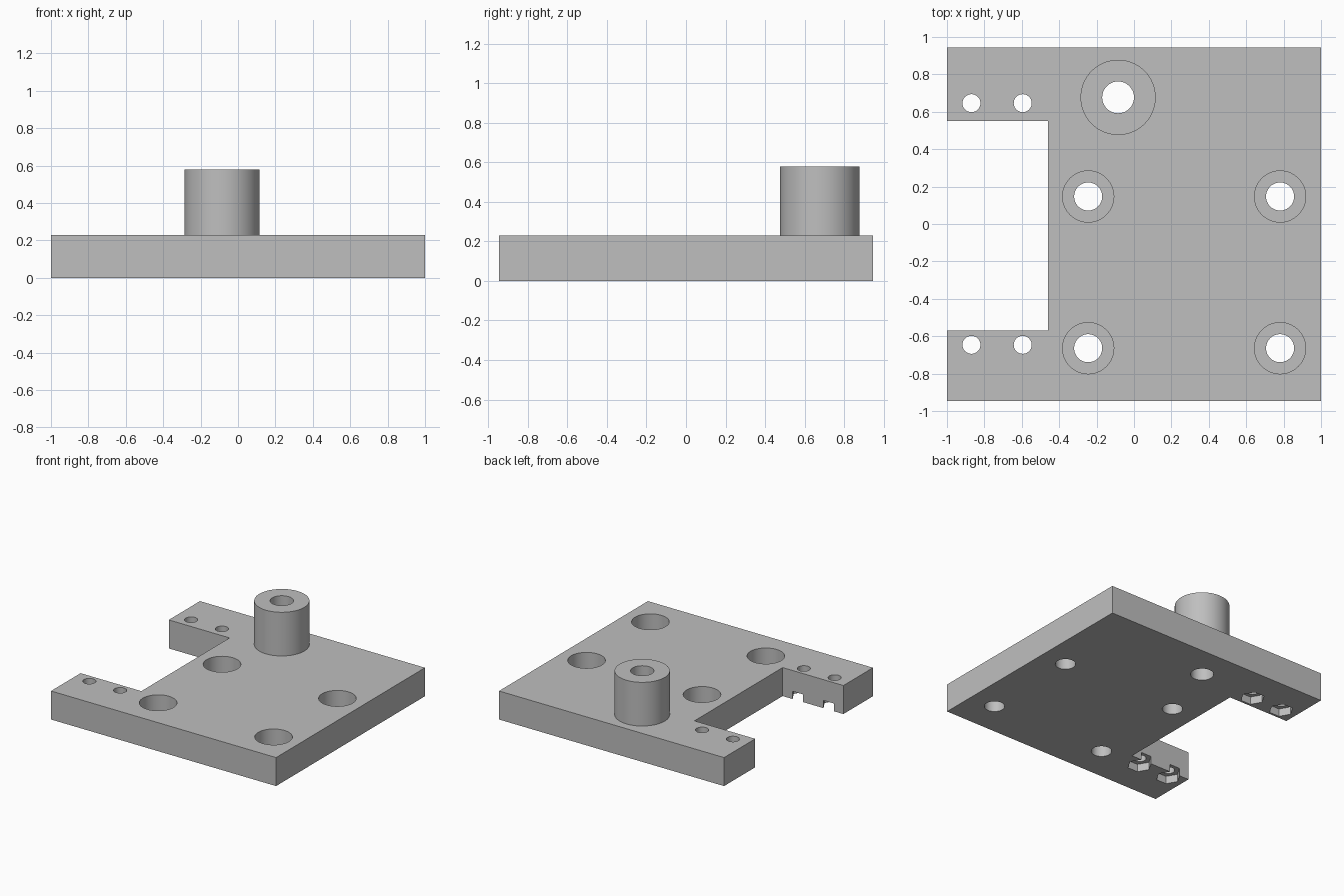
import bpy
import bmesh
import math

if "Cube" in bpy.data.objects:
    bpy.data.objects.remove(bpy.data.objects["Cube"], do_unlink=True)

THICK = 0.229       # plate thickness
BOSS_TOP = 0.58
FLOOR = 0.086       # counterbore floor
NUT_DEPTH = 0.062

grey = bpy.data.materials.new("plain grey")
grey.use_nodes = True
colour = (0.52, 0.52, 0.52, 1)
grey.diffuse_color = colour
grey.node_tree.nodes["Principled BSDF"].inputs["Base Color"].default_value = colour


def add_object(name, bm):
    mesh = bpy.data.meshes.new(name)
    bmesh.ops.recalc_face_normals(bm, faces=bm.faces)
    bm.to_mesh(mesh)
    bm.free()
    obj = bpy.data.objects.new(name, mesh)
    bpy.context.collection.objects.link(obj)
    mesh.materials.append(grey)
    return obj


def prism(name, outline, z0, z1):
    """Closed solid from an outline extruded between two heights."""
    bm = bmesh.new()
    face = bm.faces.new([bm.verts.new((x, y, z0)) for x, y in outline])
    top = bmesh.ops.extrude_face_region(bm, geom=[face])["geom"]
    verts = [v for v in top if isinstance(v, bmesh.types.BMVert)]
    bmesh.ops.translate(bm, vec=(0, 0, z1 - z0), verts=verts)
    return add_object(name, bm)


def round_prism(name, centre, radius, z0, z1, sides=64):
    step = math.tau / sides
    outline = [(centre[0] + radius * math.cos(i * step),
                centre[1] + radius * math.sin(i * step)) for i in range(sides)]
    return prism(name, outline, z0, z1)


def combine(target, tool, operation):
    """Boolean the tool into the target, bake it and drop the tool."""
    tool.hide_render = True
    mod = target.modifiers.new("combine", "BOOLEAN")
    mod.operation = operation
    mod.solver = "EXACT"
    mod.object = tool
    graph = bpy.context.evaluated_depsgraph_get()
    baked = bpy.data.meshes.new_from_object(target.evaluated_get(graph))
    target.modifiers.clear()
    target.data = baked
    bpy.data.objects.remove(tool, do_unlink=True)


# C-shaped plate
plate = prism("mounting_plate", [
    (-1, -0.945), (1, -0.945), (1, 0.945), (-1, 0.945),
    (-1, 0.55), (-0.46, 0.55), (-0.46, -0.57), (-1, -0.57)], 0, THICK)

# Tall boss with a through bore
boss_at = (-0.085, 0.677)
combine(plate, round_prism("boss", boss_at, 0.201, 0.15, BOSS_TOP), "UNION")
combine(plate, round_prism("boss_bore", boss_at, 0.085, -0.1, 0.8), "DIFFERENCE")

# Four counterbored screw holes
for x in (-0.245, 0.781):
    for y in (-0.664, 0.147):
        combine(plate, round_prism("screw_hole", (x, y), 0.075, -0.1, 0.4), "DIFFERENCE")
        combine(plate, round_prism("counterbore", (x, y), 0.137, FLOOR, 0.4), "DIFFERENCE")

# Small arm holes with hexagonal nut pockets underneath
for x in (-0.869, -0.595):
    for y in (-0.646, 0.646):
        combine(plate, round_prism("arm_hole", (x, y), 0.048, -0.1, 0.4, 48), "DIFFERENCE")
        combine(plate, round_prism("nut_pocket", (x, y), 0.09, -0.1, NUT_DEPTH, 6), "DIFFERENCE")

# Smooth round walls, crisp edges
plate.data.materials.clear()
plate.data.materials.append(grey)
for obj in bpy.context.selected_objects:
    obj.select_set(False)
plate.select_set(True)
bpy.context.view_layer.objects.active = plate
bpy.ops.object.shade_smooth_by_angle(angle=math.radians(30))
